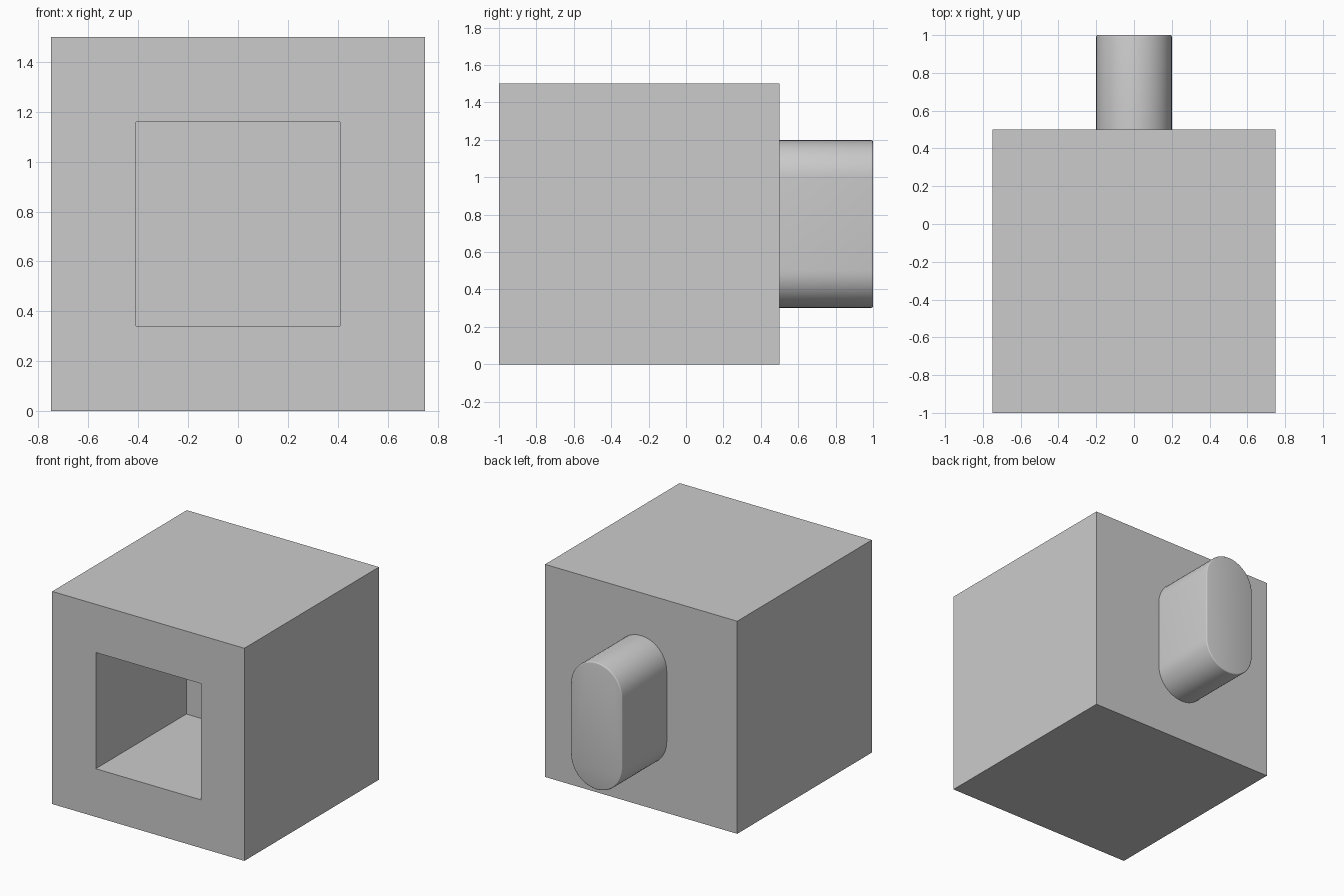
import bpy
import bmesh
from math import sin, cos, pi, radians

if "Cube" in bpy.data.objects:
    bpy.data.objects.remove(bpy.data.objects["Cube"], do_unlink=True)

# Single plain grey material
grey = bpy.data.materials.new("plain grey")
grey.use_nodes = True
colour = (0.6, 0.6, 0.6, 1)
grey.diffuse_color = colour
grey.node_tree.nodes["Principled BSDF"].inputs["Base Color"].default_value = colour

SIZE = 1.5
MID = SIZE / 2
FRONT, BACK = -1.0, 0.5


def add_object(name, bm):
    """Turn a bmesh into a grey scene object."""
    bmesh.ops.recalc_face_normals(bm, faces=bm.faces)
    mesh = bpy.data.meshes.new(name)
    bm.to_mesh(mesh)
    bm.free()
    mesh.materials.append(grey)
    obj = bpy.data.objects.new(name, mesh)
    bpy.context.collection.objects.link(obj)
    return obj


def extrude_profile(profile, y0, y1):
    """Solid prism from an (x, z) outline, running along y."""
    bm = bmesh.new()
    face = bm.faces.new([bm.verts.new((x, y0, z)) for x, z in profile])
    result = bmesh.ops.extrude_face_region(bm, geom=[face])
    verts = [g for g in result["geom"] if isinstance(g, bmesh.types.BMVert)]
    bmesh.ops.translate(bm, verts=verts, vec=(0, y1 - y0, 0))
    return bm


def square(half):
    return [(sx * half, MID + sz * half)
            for sx, sz in ((-1, -1), (1, -1), (1, 1), (-1, 1))]


# Cube body with a square blind socket in its front
body = add_object("body", extrude_profile(square(MID), FRONT, BACK))
cutter = add_object("socket_cutter", extrude_profile(square(0.41), FRONT - 0.1, 0.01))
cutter.hide_render = True
cutter.hide_viewport = True
cut = body.modifiers.new("socket", "BOOLEAN")
cut.operation = "DIFFERENCE"
cut.solver = "EXACT"
cut.object = cutter

# Stadium-shaped peg on the back, with a finely rounded end rim
RADIUS, REACH, STEPS = 0.2, 0.248, 20
outline = []
for start, centre in ((0, MID + REACH), (pi, MID - REACH)):
    for i in range(STEPS + 1):
        a = start + pi * i / STEPS
        outline.append((RADIUS * cos(a), centre + RADIUS * sin(a)))
bm = extrude_profile(outline, BACK - 0.05, 1.0)
rim = [e for e in bm.edges if all(v.co.y > 0.99 for v in e.verts)]
bmesh.ops.bevel(bm, geom=rim, offset=0.008, segments=3, profile=0.5, affect="EDGES")
peg = add_object("peg", bm)

bpy.ops.object.select_all(action="DESELECT")
peg.select_set(True)
bpy.context.view_layer.objects.active = peg
bpy.ops.object.shade_smooth_by_angle(angle=radians(40))
